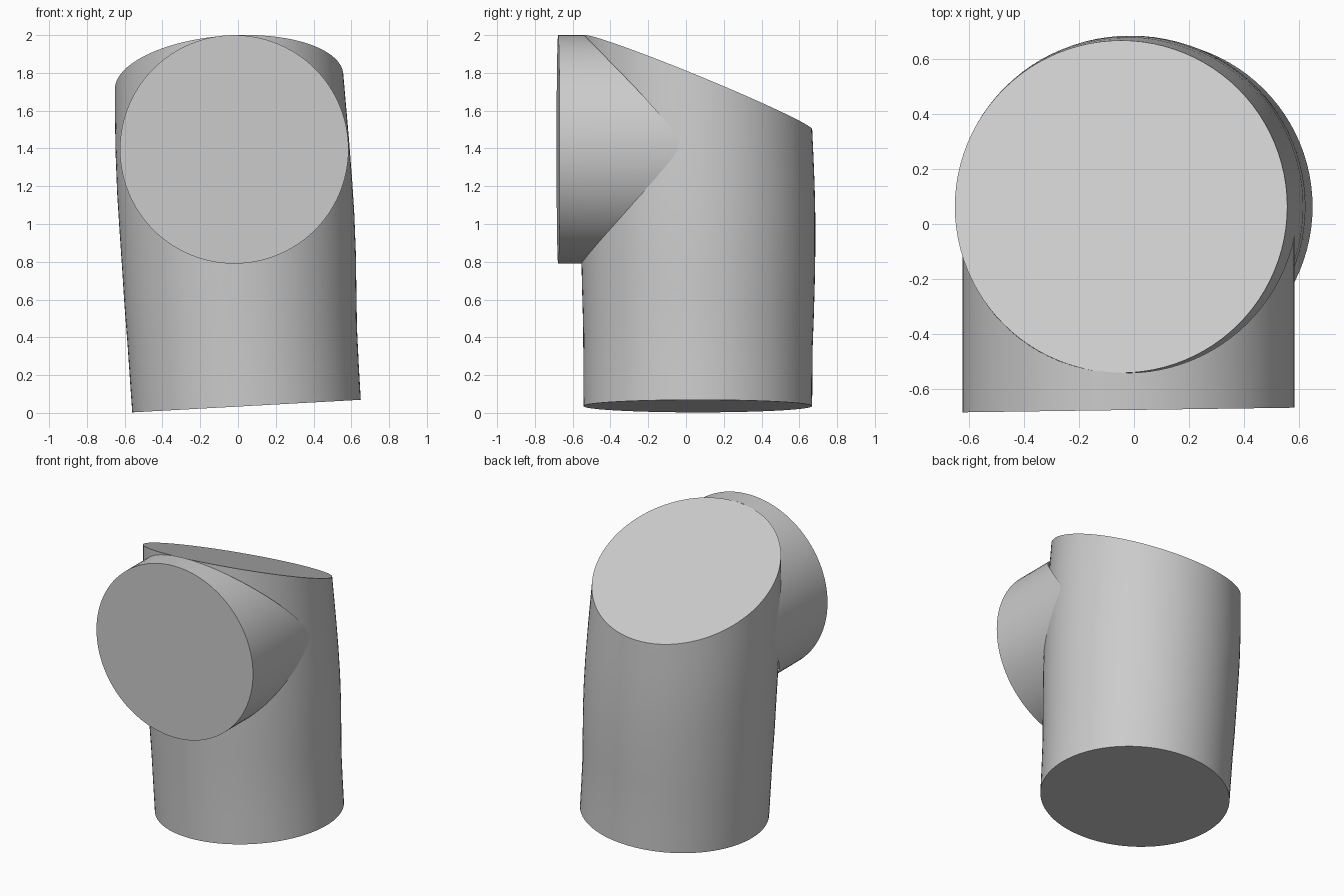
import bpy, bmesh, math

old = bpy.data.objects.get("Cube")
if old:
    bpy.data.objects.remove(old, do_unlink=True)

SIDES = 96

grey = bpy.data.materials.new("plain grey")
grey.use_nodes = True
colour = (0.6, 0.6, 0.6, 1)
grey.diffuse_color = colour
grey.node_tree.nodes["Principled BSDF"].inputs["Base Color"].default_value = colour


def loft(name, rings, cap_end):
    """Skin a list of rings, capping the first and optionally the last."""
    bm = bmesh.new()
    loops = [[bm.verts.new(p) for p in ring] for ring in rings]
    for a, b in zip(loops, loops[1:]):
        for i in range(SIDES):
            j = (i + 1) % SIDES
            bm.faces.new((a[i], a[j], b[j], b[i]))
    bm.faces.new(loops[0][::-1])
    if cap_end:
        bm.faces.new(loops[-1])
    bmesh.ops.recalc_face_normals(bm, faces=bm.faces)
    mesh = bpy.data.meshes.new(name)
    bm.to_mesh(mesh)
    bm.free()
    mesh.materials.append(grey)
    obj = bpy.data.objects.new(name, mesh)
    bpy.context.collection.objects.link(obj)
    bpy.ops.object.select_all(action="DESELECT")
    obj.select_set(True)
    bpy.context.view_layer.objects.active = obj
    bpy.ops.object.shade_smooth_by_angle(angle=math.radians(35))
    return obj


def circle(radius):
    for i in range(SIDES):
        a = math.tau * i / SIDES
        yield radius * math.cos(a), radius * math.sin(a)


# Main pipe: gently bowed, with slanted bottom and top ends
# stations: fraction of height, centre x, radius
stations = [(0, 0.045, 0.605), (0.1, 0.034, 0.606), (0.22, 0.022, 0.608),
            (0.33, 0.013, 0.614), (0.45, 0.005, 0.619), (0.57, -0.006, 0.622),
            (0.68, -0.018, 0.622), (0.8, -0.03, 0.618), (0.9, -0.039, 0.612),
            (1, -0.047, 0.605)]
main_rings = []
for t, cx, r in stations:
    ring = []
    for dx, dy in circle(r):
        low = 0.036 + 0.055 * dx
        high = 1.75 + 0.06 * dx - 0.41 * dy
        ring.append((cx + dx, 0.063 + dy, low + (high - low) * t))
    main_rings.append(ring)
loft("main_pipe", main_rings, True)

# Branch pipe: runs forward, its inner end shaped to the main pipe wall
front_ring, wall_ring = [], []
for dx, dz in circle(0.605):
    x, z = -0.02 + dx, 1.395 + dz
    front_ring.append((x, -0.677 + 0.014 * dx, z))
    wall = 0.063 - math.sqrt(max(0.62 ** 2 - (x + 0.025) ** 2, 0))
    wall_ring.append((x, wall + 0.015, z))
loft("branch_pipe", [front_ring, wall_ring], False)
